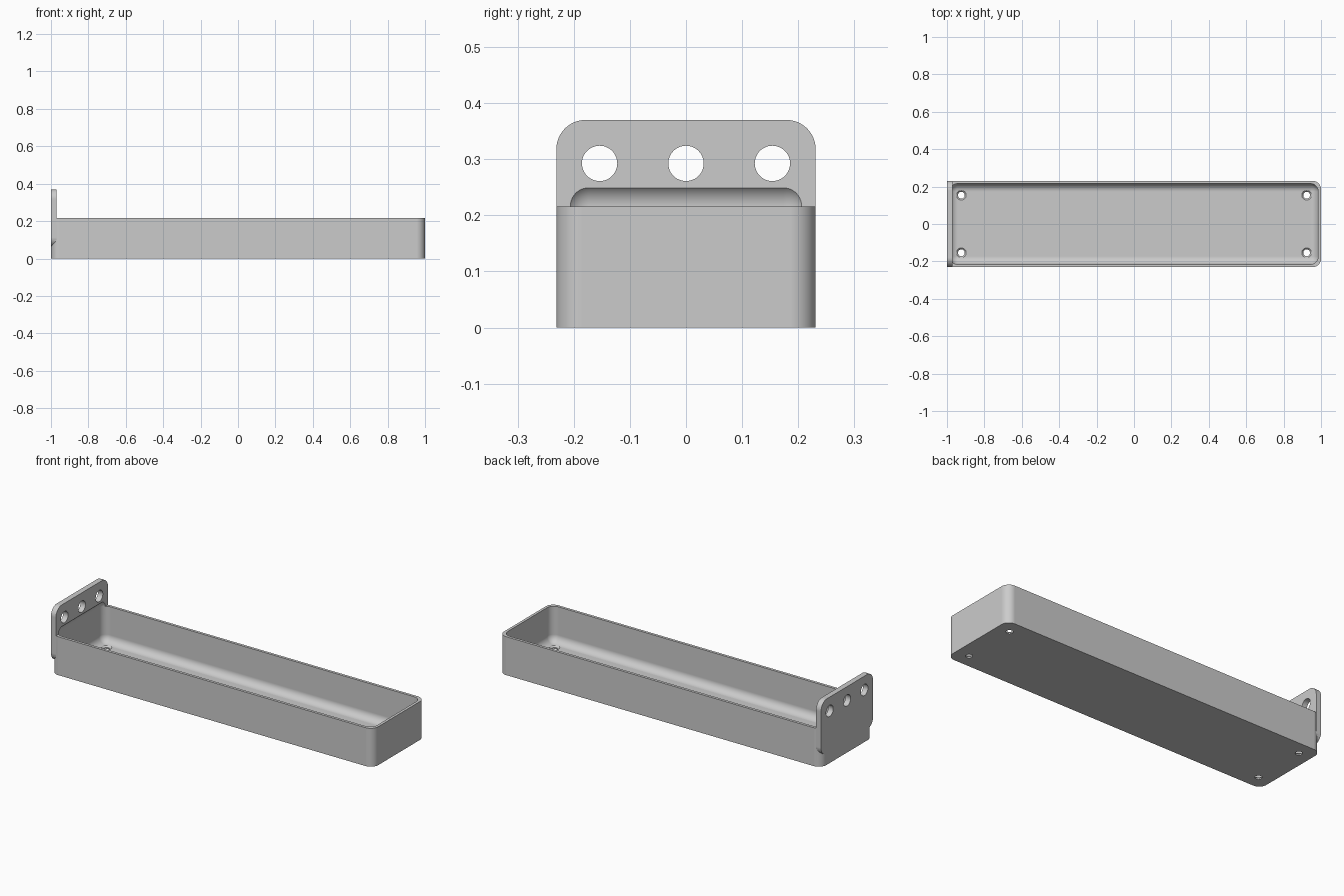
import bpy
import bmesh
from math import radians, pi
from mathutils import Matrix, Vector

cube = bpy.data.objects.get("Cube")
if cube:
    bpy.data.objects.remove(cube, do_unlink=True)

WALL = 1 / 65          # wall and floor thickness
HALF_Y = 0.231         # half width
RIM = 0.2155           # tray height
PLATE = 2 * WALL       # mounting plate thickness

grey = bpy.data.materials.new("light_grey")
grey.use_nodes = True
colour = (0.6, 0.6, 0.6, 1)
grey.diffuse_color = colour
grey.node_tree.nodes["Principled BSDF"].inputs["Base Color"].default_value = colour


def add_object(name, bm):
    bmesh.ops.recalc_face_normals(bm, faces=bm.faces)
    mesh = bpy.data.meshes.new(name)
    bm.to_mesh(mesh)
    bm.free()
    mesh.materials.append(grey)
    obj = bpy.data.objects.new(name, mesh)
    bpy.context.scene.collection.objects.link(obj)
    return obj


def rounded_box(name, low, high, radius, axis=None):
    """Box with all edges rounded, or only those running along one axis."""
    low, high = Vector(low), Vector(high)
    bm = bmesh.new()
    bmesh.ops.create_cube(bm, size=1)
    for v in bm.verts:
        v.co = Vector(((low[i] + high[i]) / 2 + v.co[i] * (high[i] - low[i]) for i in range(3)))
    edges = [e for e in bm.edges if axis is None
             or abs((e.verts[0].co - e.verts[1].co).normalized()[axis]) > 0.9]
    bmesh.ops.bevel(bm, geom=edges, offset=radius, segments=12, profile=0.5, affect='EDGES')
    return add_object(name, bm)


def drill(name, centre, r_bottom, r_top, depth, turn=None):
    bm = bmesh.new()
    bmesh.ops.create_cone(bm, cap_ends=True, segments=48, radius1=r_bottom, radius2=r_top,
                          depth=depth, matrix=Matrix.Translation(centre) @ (turn or Matrix()))
    return add_object(name, bm)


def combine(target, tool, operation):
    mod = target.modifiers.new(tool.name, 'BOOLEAN')
    mod.operation = operation
    mod.solver = 'EXACT'
    mod.object = tool
    bpy.context.view_layer.objects.active = target
    bpy.ops.object.modifier_apply(modifier=mod.name)
    bpy.data.objects.remove(tool, do_unlink=True)


# Tray body with rounded upright corners, joined to the mounting plate
tray = rounded_box("tray", (-1, -HALF_Y, 0), (1, HALF_Y, RIM), 0.046, axis=2)
plate = rounded_box("mounting_plate", (-1, -HALF_Y, 0.0615), (PLATE - 1, HALF_Y, 0.37), 0.052, axis=0)
combine(tray, plate, 'UNION')

# Filleted hollow, which also scoops the foot of the plate
fillet = 0.042
hollow = rounded_box("hollow", (WALL - 1, WALL - HALF_Y, WALL),
                     (1 - WALL, HALF_Y - WALL, RIM + 0.001 + fillet), fillet)
combine(tray, hollow, 'DIFFERENCE')

# Mounting holes through the plate
for y in (-0.154, 0, 0.154):
    hole = drill("plate_hole", (PLATE / 2 - 1, y, 0.2925), 0.0315, 0.0315, 0.1,
                 Matrix.Rotation(pi / 2, 4, 'Y'))
    combine(tray, hole, 'DIFFERENCE')

# Countersunk screw holes in the floor
for x in (-0.923, 0.923):
    for y in (-0.154, 0.154):
        combine(tray, drill("screw_hole", (x, y, 0), 0.018, 0.018, 0.1), 'DIFFERENCE')
        sink = drill("countersink", (x, y, WALL), 0.010, 0.042, 0.032)
        combine(tray, sink, 'DIFFERENCE')

# Smooth curved corners, crisp edges
bpy.ops.object.select_all(action='DESELECT')
tray.select_set(True)
bpy.context.view_layer.objects.active = tray
bpy.ops.object.shade_smooth_by_angle(angle=radians(30))
weighted = tray.modifiers.new("weighted_normals", 'WEIGHTED_NORMAL')
weighted.keep_sharp = True
